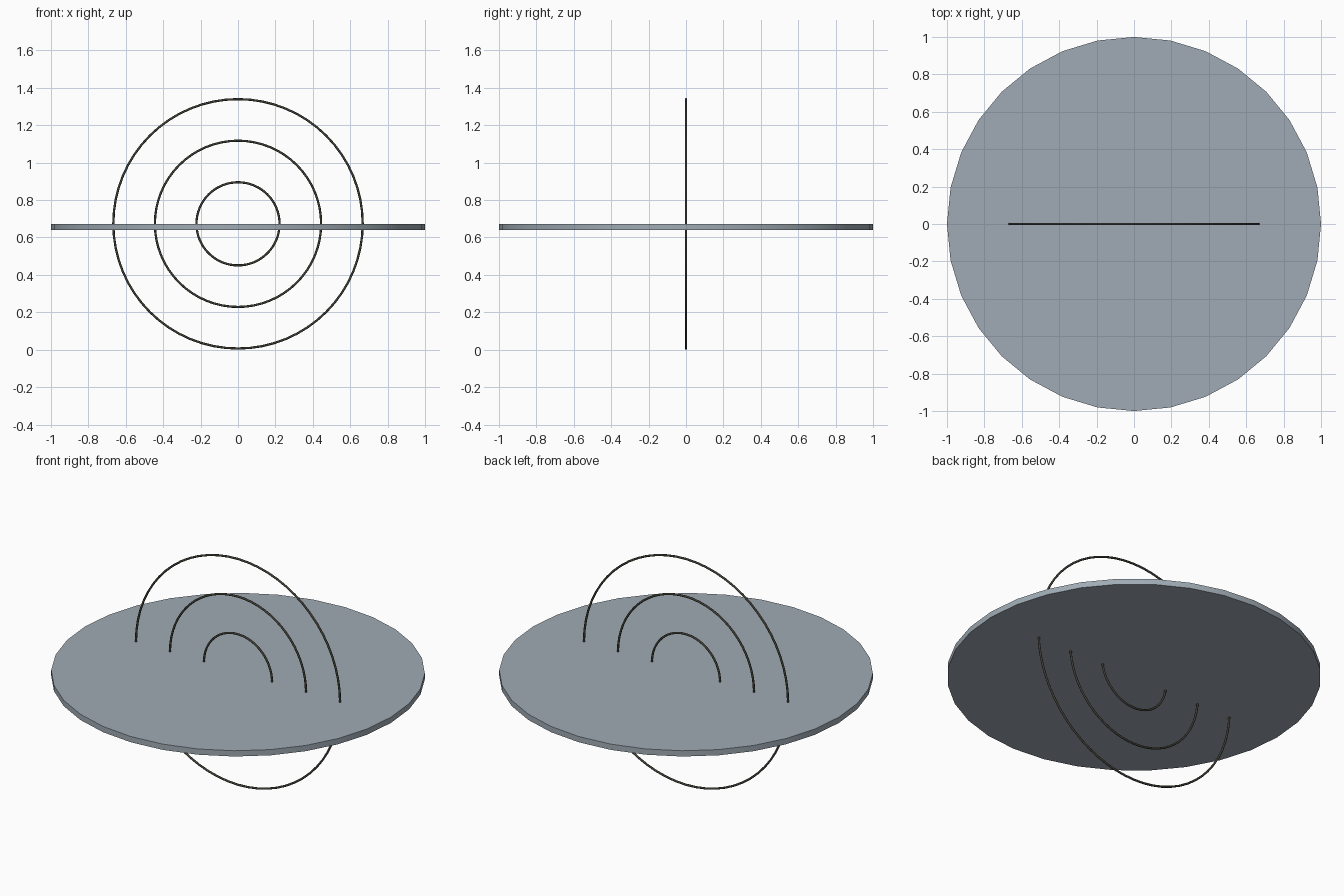
import bpy
import math

if "Cube" in bpy.data.objects:
    bpy.data.objects.remove(bpy.data.objects["Cube"])

CENTER_Z = 0.673
TUBE = 0.006
THICK = 0.034


def paint(obj, name, color):
    mat = bpy.data.materials.new(name)
    mat.diffuse_color = (*color, 1)
    mat.use_nodes = True
    mat.node_tree.nodes["Principled BSDF"].inputs["Base Color"].default_value = mat.diffuse_color
    obj.data.materials.append(mat)


# 32-sided disc, its top face level with the ring centres
bpy.ops.mesh.primitive_cylinder_add(vertices=32, radius=1, depth=THICK,
                                    location=(0, 0, CENTER_Z - THICK / 2))
disc = bpy.context.object
disc.name = "disc"
bpy.ops.object.shade_smooth_by_angle(angle=math.radians(30))
paint(disc, "blue_grey", (0.35, 0.41, 0.46))

# three concentric upright wire rings passing through the disc
for i, name in enumerate(("inner_ring", "middle_ring", "outer_ring"), 1):
    bpy.ops.mesh.primitive_torus_add(
        major_radius=i * 2 / 9, minor_radius=TUBE,
        major_segments=64, minor_segments=10,
        location=(0, 0, CENTER_Z), rotation=(math.pi / 2, 0, 0))
    ring = bpy.context.object
    ring.name = name
    bpy.ops.object.shade_smooth()
    paint(ring, "dark_wire", (0.05, 0.048, 0.035))
